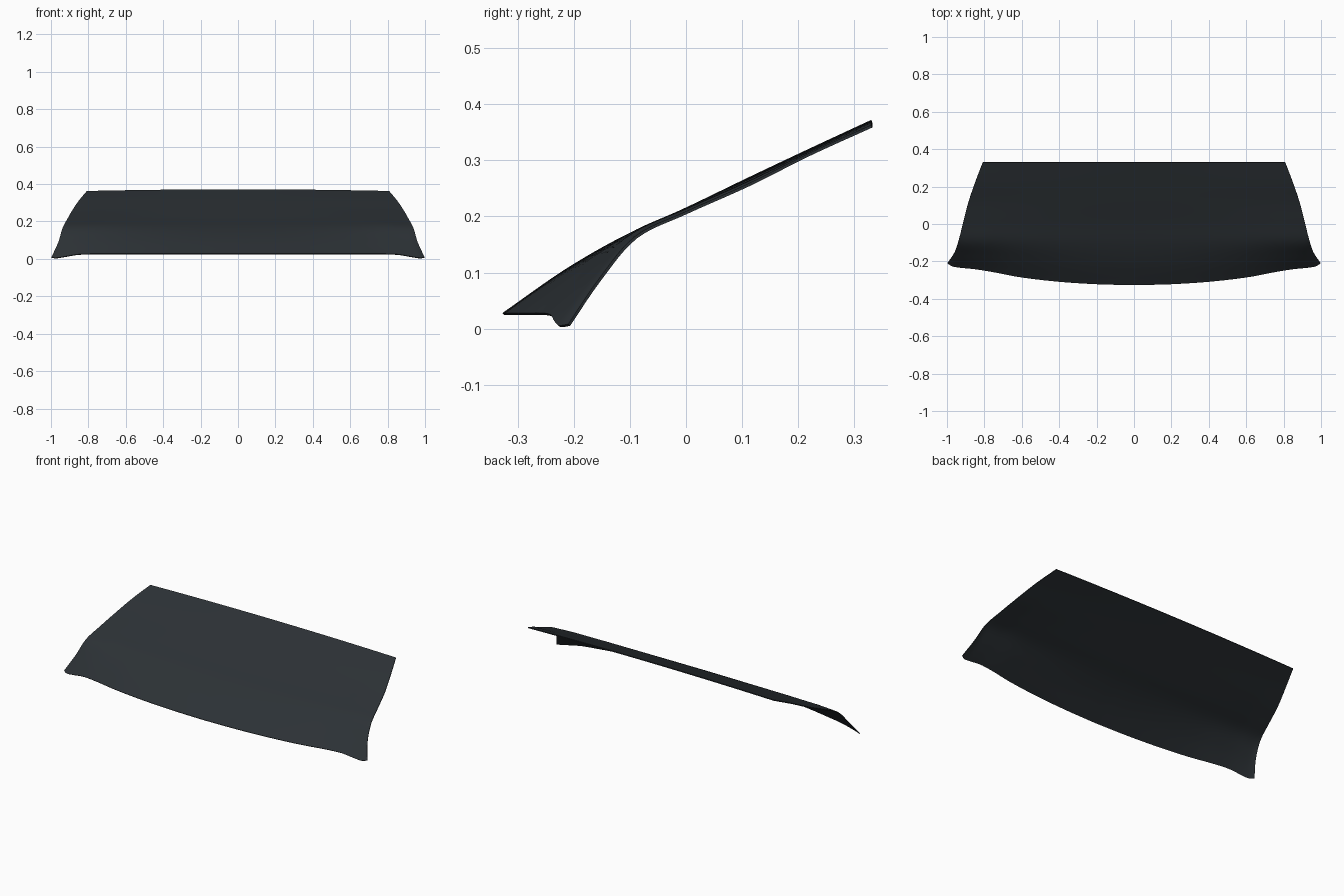
import bpy, bmesh
from mathutils import Vector

if "Cube" in bpy.data.objects:
    bpy.data.objects.remove(bpy.data.objects["Cube"])


def spline(pts, t):
    """Catmull-Rom through evenly spaced control points, t in 0..1."""
    p = [Vector(q) for q in pts]
    p = [2 * p[0] - p[1]] + p + [2 * p[-1] - p[-2]]
    n = len(p) - 3
    i = min(int(t * n), n - 1)
    f = t * n - i
    a, b, c, d = p[i:i + 4]
    return 0.5 * (2 * b + (c - a) * f + (2 * a - 5 * b + 4 * c - d) * f ** 2
                  + (3 * b - a - 3 * c + d) * f ** 3)


# Centre line and side edge, both bottom to top
centre = [(0, -.327, .028), (0, -.215, .106), (0, -.11, .166), (0, 0, .216),
          (0, .11, .269), (0, .22, .321), (0, .33, .372)]
side = [(.998, -.21, .008), (.961, -.155, .089), (.938, -.09, .165), (.915, 0, .209),
        (.887, .11, .258), (.850, .22, .313), (.808, .33, .363)]
# Bottom edge, centre to flared corner
bottom = [(0, -.327, .028), (.2, -.322, .028), (.4, -.309, .028), (.6, -.286, .028),
          (.75, -.258, .028), (.85, -.242, .025), (.92, -.235, .014),
          (.97, -.227, .006), (.998, -.21, .008)]

NU, NV = 40, 36


def point(s, v):
    """Blend the four boundary curves over half of the panel."""
    B = spline(bottom, s)
    u = B.x / side[0][0]
    L, R = spline(centre, v), spline(side, v)
    L0, R0 = Vector(centre[0]), Vector(side[0])
    w = u * u
    P = L.lerp(R, w) + (1 - v) ** 2 * (B - L0.lerp(R0, w))
    P.x = R.x * u
    return P


# Curved glass panel
bm = bmesh.new()
grid = []
for i in range(-NU, NU + 1):
    row = []
    for j in range(NV + 1):
        P = point(abs(i) / NU, j / NV)
        if i < 0:
            P.x = -P.x
        row.append(bm.verts.new(P))
    grid.append(row)
for a, b in zip(grid, grid[1:]):
    for j in range(NV):
        bm.faces.new((a[j], b[j], b[j + 1], a[j + 1]))
me = bpy.data.meshes.new("windscreen")
bm.to_mesh(me)
bm.free()
panel = bpy.data.objects.new("windscreen", me)
bpy.context.collection.objects.link(panel)

# Thin glass thickness below the outer surface
thick = panel.modifiers.new("thickness", 'SOLIDIFY')
thick.thickness = 0.005
thick.offset = -1

glass = bpy.data.materials.new("dark_glass")
glass.diffuse_color = (.025, .031, .036, 1)
glass.use_nodes = True
glass.node_tree.nodes["Principled BSDF"].inputs["Base Color"].default_value = glass.diffuse_color
me.materials.append(glass)

bpy.context.view_layer.objects.active = panel
panel.select_set(True)
bpy.ops.object.modifier_apply(modifier="thickness")
bpy.ops.object.shade_smooth_by_angle(angle=0.7)
